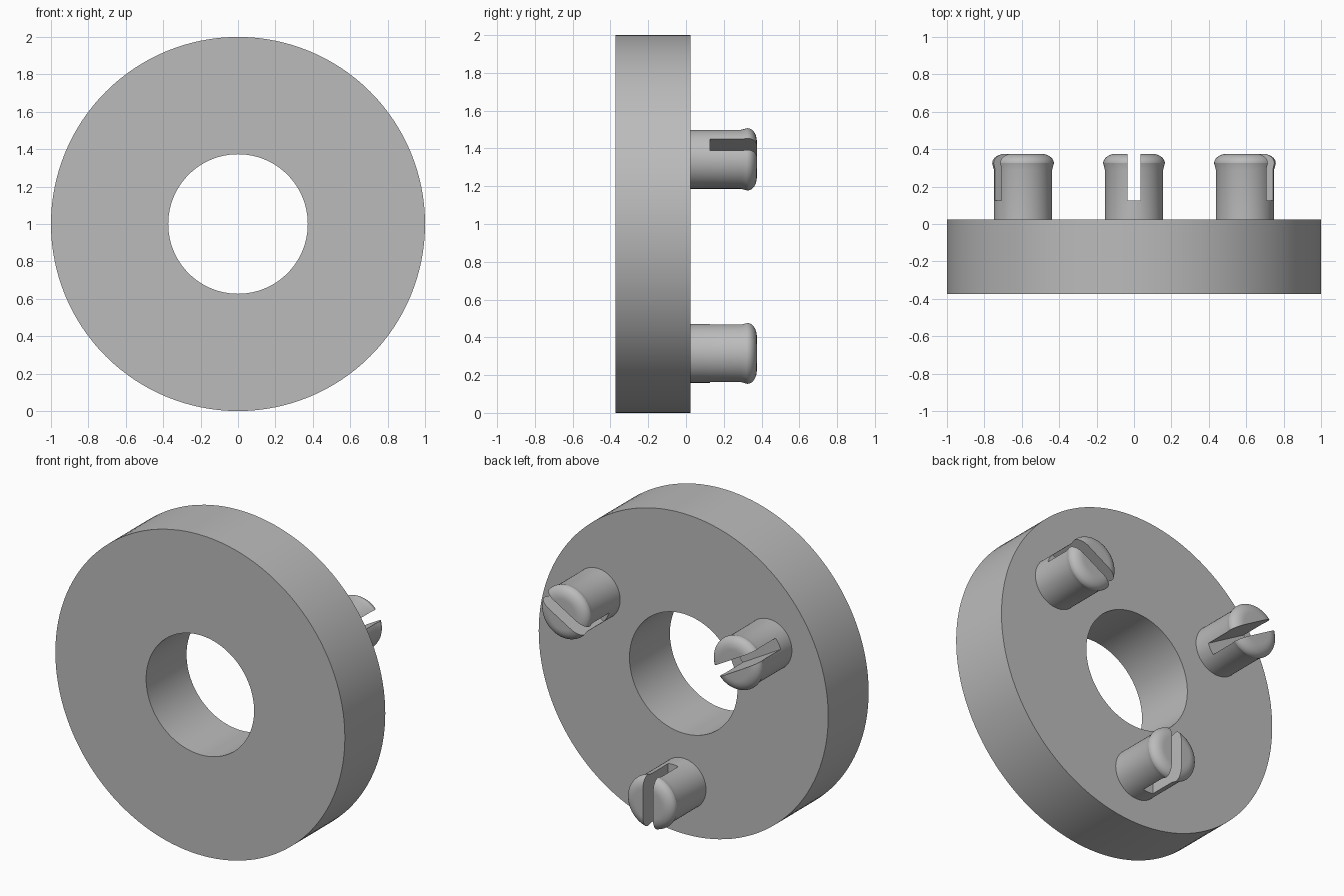
import bpy, bmesh
from math import pi, sin, cos, radians
from mathutils import Matrix

cube = bpy.data.objects.get("Cube")
if cube:
    bpy.data.objects.remove(cube, do_unlink=True)

grey = bpy.data.materials.new("plain grey")
grey.use_nodes = True
grey.diffuse_color = (0.5, 0.5, 0.5, 1)
grey.node_tree.nodes["Principled BSDF"].inputs["Base Color"].default_value = grey.diffuse_color


def lathe(name, profile, steps, closed=False):
    """Revolve (radius, height) points around the local z axis."""
    bm = bmesh.new()
    verts = [bm.verts.new((r, 0, h)) for r, h in profile]
    for a, b in zip(verts, verts[1:]):
        bm.edges.new((a, b))
    if closed:
        bm.edges.new((verts[-1], verts[0]))
    bmesh.ops.spin(bm, geom=bm.verts[:] + bm.edges[:], cent=(0, 0, 0),
                   axis=(0, 0, 1), angle=2 * pi, steps=steps)
    bmesh.ops.remove_doubles(bm, verts=bm.verts[:], dist=0.0001)
    bmesh.ops.recalc_face_normals(bm, faces=bm.faces[:])
    mesh = bpy.data.meshes.new(name)
    bm.to_mesh(mesh)
    bm.free()
    mesh.materials.append(grey)
    obj = bpy.data.objects.new(name, mesh)
    bpy.context.collection.objects.link(obj)
    return obj


def activate(obj):
    bpy.ops.object.select_all(action='DESELECT')
    obj.select_set(True)
    bpy.context.view_layer.objects.active = obj


# Local z points to the back of the model, local origin is the disc centre
BACK, FRONT = 0.025, -0.374
frame = Matrix.Translation((0, 0, 1))
lay_down = Matrix.Rotation(-pi / 2, 4, 'X')

# Ring disc with its centre hole
disc = lathe("ring_disc", [(0.373, FRONT), (1, FRONT), (1, BACK), (0.373, BACK)], 128, True)
disc.matrix_world = frame @ lay_down
activate(disc)
bpy.ops.object.shade_smooth_by_angle(angle=radians(20))

# Snap peg: straight stem, flared lip, rounded head
LIP, TOP, FLAT = 0.325, 0.375, 0.095
head = [(FLAT + (0.165 - FLAT) * cos(t), LIP + (TOP - LIP) * sin(t))
        for t in (i * pi / 20 for i in range(11))]
profile = [(0, BACK - 0.005), (0.156, BACK - 0.005), (0.156, 0.29)] + head + [(0, TOP)]
peg = lathe("upper_left_peg", profile, 64)

# Slot across the peg head
bpy.ops.mesh.primitive_cube_add(size=1, location=(0, 0, 0.326))
cutter = bpy.context.object
cutter.name = "slot_cutter"
cutter.scale = (0.6, 0.07, 0.4)
cutter.hide_render = True
cutter.data.materials.append(grey)
slot = peg.modifiers.new("slot", 'BOOLEAN')
slot.operation = 'DIFFERENCE'
slot.solver = 'EXACT'
slot.object = cutter
activate(peg)
bpy.ops.object.modifier_apply(modifier=slot.name)
bpy.data.objects.remove(cutter, do_unlink=True)
bpy.ops.object.shade_smooth_by_angle(angle=radians(20))

# Three pegs around the disc, slots pointing outward
pegs = [peg]
for name in ("upper_right_peg", "bottom_peg"):
    copy = peg.copy()
    copy.name = name
    bpy.context.collection.objects.link(copy)
    pegs.append(copy)
for obj, angle in zip(pegs, (30, 150, 270)):
    spin = Matrix.Rotation(-radians(angle), 4, 'Y')
    obj.matrix_world = frame @ spin @ lay_down @ Matrix.Translation((0.685, 0, 0))
